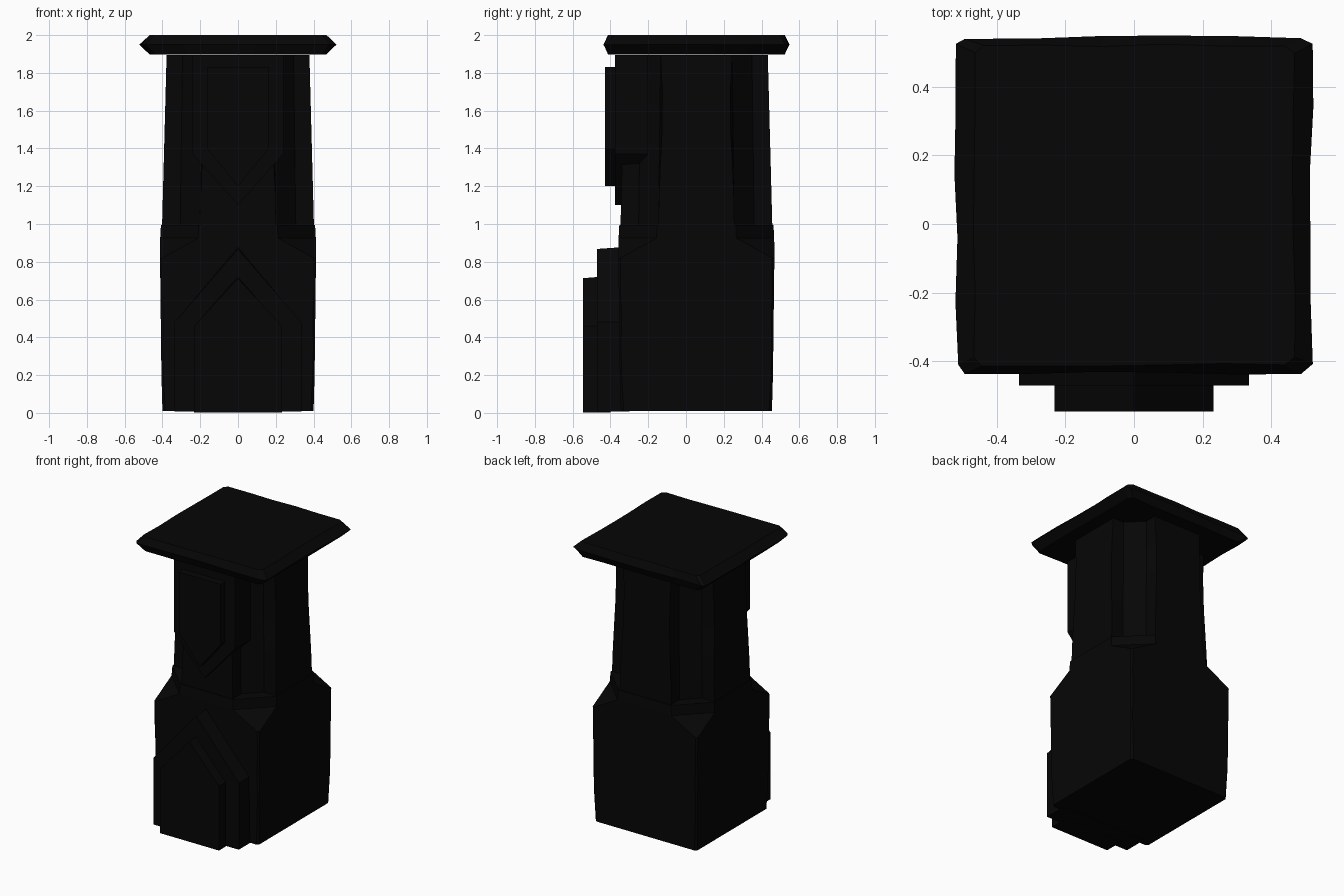
import bpy, random

random.seed(4)
cube = bpy.data.objects.get("Cube")
if cube:
    bpy.data.objects.remove(cube)

CY = 0.055  # depth centre of the column

stone = bpy.data.materials.new("black_stone")
stone.use_nodes = True
COLOUR = (0.0018, 0.0018, 0.0018, 1)
stone.diffuse_color = COLOUR
stone.node_tree.nodes["Principled BSDF"].inputs["Base Color"].default_value = COLOUR


def make(name, verts, faces):
    mesh = bpy.data.meshes.new(name)
    mesh.from_pydata(verts, [], faces)
    mesh.materials.append(stone)
    obj = bpy.data.objects.new(name, mesh)
    bpy.context.collection.objects.link(obj)
    return obj


def loft(name, rings):
    """Skin a stack of equal-sized rings and close both ends."""
    n = len(rings[0])
    verts = [v for ring in rings for v in ring]
    faces = [[k * n + i, k * n + (i + 1) % n, (k + 1) * n + (i + 1) % n, (k + 1) * n + i]
             for k in range(len(rings) - 1) for i in range(n)]
    faces += [list(range(n))[::-1], [len(verts) - n + i for i in range(n)]]
    return make(name, verts, faces)


def turn4(corner, z):
    """Repeat one corner's points around four sides at height z."""
    ring = []
    for _ in range(4):
        ring += [(x, y + CY, z) for x, y in corner]
        corner = [(-y, x) for x, y in corner]
    return ring


def wobble(amount):
    return random.uniform(-amount, amount)


# Base block: worn corners, cut away at the shoulders
def base_ring(z, half, cut):
    return turn4([(half, half - cut), (half - cut, half)], z)


base_rings = [base_ring(0.01, 0.4, 0.015)]
for z in (0.2, 0.35, 0.5, 0.65):
    base_rings.append(base_ring(z, 0.403 + z * 0.012, 0.015 + wobble(0.009)))
base_rings += [base_ring(0.82, 0.413, 0.012), base_ring(0.925, 0.412, 0.2), base_ring(0.995, 0.408, 0.2)]
loft("base_block", base_rings)


# Tapered cross-shaped shaft: square notches with a chamfer inside each corner
def shaft_ring(z, half, chip=0.0):
    arm = half * 0.5
    deep = arm + 0.105
    edge = arm - chip
    return turn4([(half, edge), (deep, arm), (arm, deep), (edge, half)], z)


shaft_rings = [shaft_ring(0.99, 0.402)]
for z in (1.15, 1.3, 1.5, 1.7):
    shaft_rings.append(shaft_ring(z, 0.402 - (z - 0.99) * 0.0265, 0.007 + wobble(0.007)))
shaft_rings.append(shaft_ring(1.895, 0.378))
loft("shaft", shaft_rings)


# Pointed plates on the front
def pointed_plate(name, half, flat_z, shoulder_z, tip_z, front, back, lean=0.0):
    outline = [(-half, flat_z), (half, flat_z), (half, shoulder_z), (0, tip_z), (-half, shoulder_z)]
    if tip_z < flat_z:
        outline.reverse()
    rear = [(x, back, z) for x, z in outline]
    face = [(x, front, z - (lean if z == tip_z else 0)) for x, z in outline]
    return loft(name, [face, rear][::-1])


pointed_plate("lower_arch_frame", 0.335, 0.008, 0.48, 0.88, -0.47, -0.3, 0.012)
pointed_plate("lower_arch_panel", 0.232, 0.003, 0.46, 0.725, -0.545, -0.4, 0.012)
pointed_plate("upper_shield_frame", 0.24, 1.895, 1.37, 1.1, -0.377, -0.2)
pointed_plate("upper_shield_panel", 0.163, 1.83, 1.4, 1.2, -0.43, -0.3)


# Cap slab with a chipped, pointed rim and nicked corners
STEPS = 5


def cap_ring(z, hx, hy, rough):
    corners = [(-hx, -hy), (hx, -hy), (hx, hy), (-hx, hy)]
    ring = []
    for i, (x, y) in enumerate(corners):
        nx, ny = corners[(i + 1) % 4]
        for s in range(STEPS + 1):
            t = 0.025 + 0.95 * s / STEPS
            ring.append((x + (nx - x) * t + wobble(rough), y + (ny - y) * t + CY + wobble(rough), z))
    return ring


loft("cap_slab", [cap_ring(1.898, 0.465, 0.465, 0.004), cap_ring(1.95, 0.517, 0.488, 0.006),
                  cap_ring(2.0, 0.465, 0.465, 0.004)])
